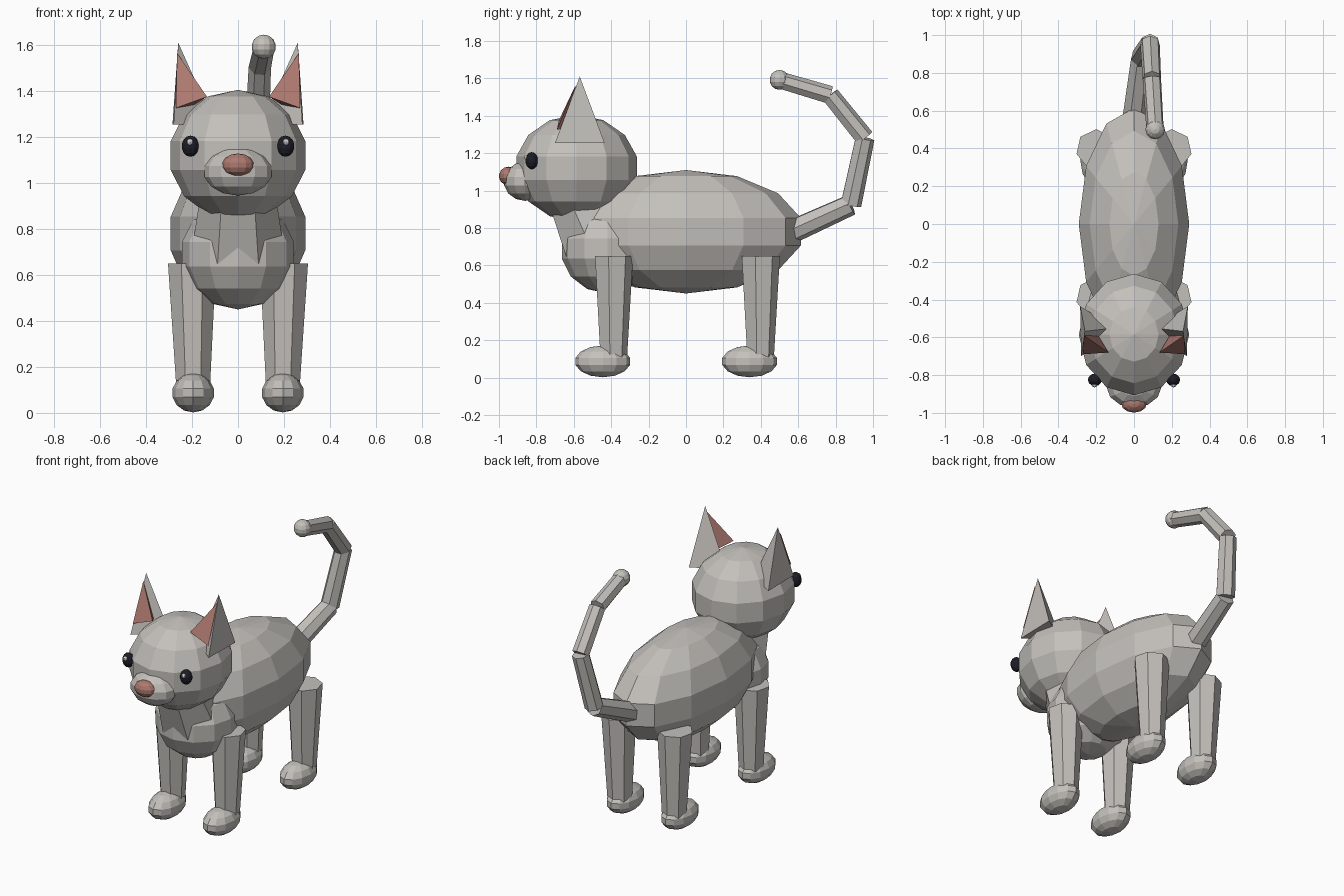
import bpy
import bmesh
from mathutils import Matrix, Vector

default = bpy.data.objects.get("Cube")
if default:
    bpy.data.objects.remove(default)


def material(name, rgb, rough=0.8):
    m = bpy.data.materials.new(name)
    m.use_nodes = True
    m.diffuse_color = (*rgb, 1)
    bsdf = m.node_tree.nodes["Principled BSDF"]
    bsdf.inputs["Base Color"].default_value = (*rgb, 1)
    bsdf.inputs["Roughness"].default_value = rough
    return m


FUR = material("grey_fur", (0.55, 0.53, 0.50))
PINK = material("pink_skin", (0.42, 0.19, 0.16))
BLACK = material("dark_eye", (0.012, 0.012, 0.02))
WHITE = material("eye_glint", (0.9, 0.9, 0.9))


def finish(bm, name, mat):
    bmesh.ops.recalc_face_normals(bm, faces=bm.faces)
    mesh = bpy.data.meshes.new(name)
    bm.to_mesh(mesh)
    bm.free()
    mesh.materials.append(mat)
    obj = bpy.data.objects.new(name, mesh)
    bpy.context.collection.objects.link(obj)
    return obj


def ellipsoid(name, centre, radii, mat=FUR, segments=12, rings=7):
    bm = bmesh.new()
    bmesh.ops.create_uvsphere(bm, u_segments=segments, v_segments=rings, radius=1)
    bm.transform(Matrix.Translation(centre) @ Matrix.Diagonal((*radii, 1)))
    return finish(bm, name, mat)


def limb(name, start, end, r_start, r_end, sides=7):
    """Tapered prism running from start to end."""
    a, b = Vector(start), Vector(end)
    axis = b - a
    bm = bmesh.new()
    bmesh.ops.create_cone(bm, cap_ends=True, segments=sides, radius1=r_start,
                          radius2=r_end, depth=axis.length)
    turn = Vector((0, 0, 1)).rotation_difference(axis).to_matrix().to_4x4()
    bm.transform(Matrix.Translation((a + b) / 2) @ turn)
    return finish(bm, name, FUR)


def pyramid(name, corners, side, mat):
    """Three-sided pyramid from four corners, mirrored by side."""
    bm = bmesh.new()
    v = [bm.verts.new((x * side, y, z)) for x, y, z in corners]
    for skip in range(4):
        bm.faces.new([v[i] for i in range(4) if i != skip])
    return finish(bm, name, mat)


# Torso, neck and head
ellipsoid("body", (0, 0, 0.78), (0.3, 0.63, 0.33))
ellipsoid("chest", (0, -0.42, 0.69), (0.25, 0.25, 0.24))
limb("neck", (0, -0.46, 0.70), (0, -0.58, 0.95), 0.21, 0.17)
ellipsoid("head", (0, -0.585, 1.12), (0.3, 0.33, 0.285))
ellipsoid("muzzle", (0, -0.86, 1.05), (0.15, 0.115, 0.105))
ellipsoid("nose", (0, -0.95, 1.078), (0.07, 0.05, 0.05), PINK)

EAR = [(0.285, -0.435, 1.255), (0.1, -0.55, 1.255),
       (0.28, -0.70, 1.255), (0.26, -0.568, 1.61)]
INNER_EAR = [(0.27, -0.69, 1.326), (0.135, -0.68, 1.375),
             (0.19, -0.59, 1.34), (0.265, -0.59, 1.565)]

# Paired parts
for side, word in ((1, "left"), (-1, "right")):
    pyramid(f"{word}_ear", EAR, side, FUR)
    pyramid(f"{word}_inner_ear", INNER_EAR, side, PINK)
    ellipsoid(f"{word}_eye", (side * 0.207, -0.825, 1.16), (0.038, 0.034, 0.046), BLACK)
    ellipsoid(f"{word}_eye_glint", (side * 0.209, -0.853, 1.178),
              (0.014, 0.012, 0.014), WHITE, 8, 6)
    for end, leg_y, paw_y in (("front", -0.39, -0.445), ("rear", 0.395, 0.34)):
        limb(f"{end}_{word}_leg", (side * 0.195, leg_y, 0.11),
             (side * 0.2, leg_y, 0.65), 0.075, 0.107)
        ellipsoid(f"{end}_{word}_paw", (side * 0.195, paw_y, 0.087),
                  (0.092, 0.15, 0.085))

# Tail made of straight segments ending in a ball
path = [(0, 0.56, 0.78), (0.04, 0.88, 0.925), (0.085, 0.955, 1.28),
        (0.095, 0.77, 1.51), (0.112, 0.5, 1.59)]
radii = [0.065, 0.058, 0.053, 0.05, 0.047]
for i in range(len(path) - 1):
    limb(f"tail_segment_{i + 1}", path[i], path[i + 1], radii[i], radii[i + 1])
ellipsoid("tail_tip", (0.112, 0.5, 1.592), (0.053, 0.053, 0.053))
